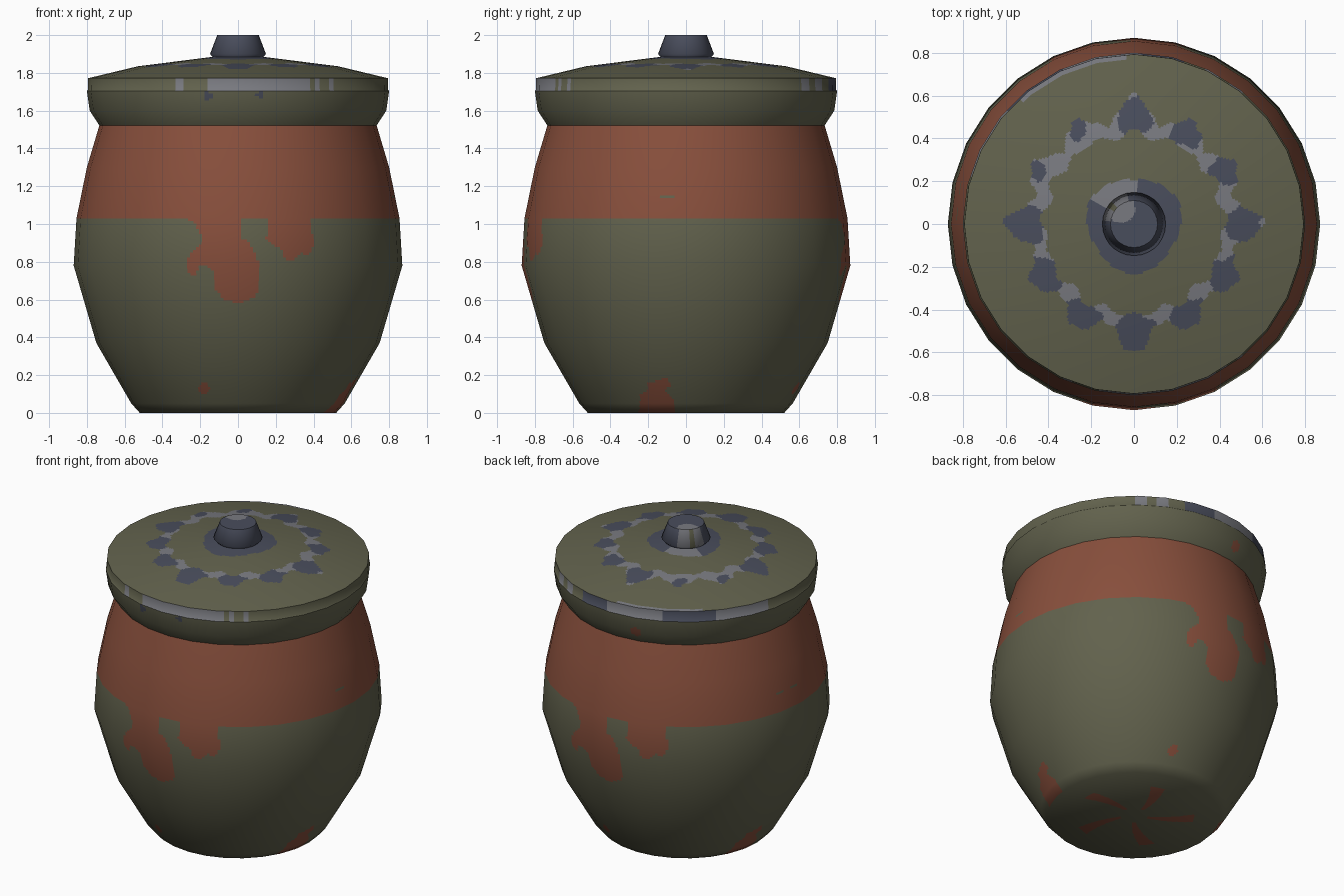
import bpy, math
from mathutils import Vector

if "Cube" in bpy.data.objects:
    bpy.data.objects.remove(bpy.data.objects["Cube"])

SIDES = 28


def lin(c):
    c /= 255
    return c / 12.92 if c <= 0.04045 else ((c + 0.055) / 1.055) ** 2.4


MATS = []
for mname, rgb in (("olive_glaze", (98, 98, 77)), ("rust_clay", (136, 79, 60)),
                   ("slate_blue", (73, 77, 92)), ("pale_grey", (121, 122, 128))):
    m = bpy.data.materials.new(mname)
    m.diffuse_color = (lin(rgb[0]), lin(rgb[1]), lin(rgb[2]), 1)
    m.use_nodes = True
    m.node_tree.nodes["Principled BSDF"].inputs["Base Color"].default_value = m.diffuse_color
    MATS.append(m)
OLIVE, RUST, SLATE, GREY = range(4)


def revolve(name, profile, rule, step, sub):
    """Turn a profile into a 28-sided form with finely split faces coloured by rule."""
    pts = [Vector(p) for p in profile]
    seg = []
    for a, b in zip(pts, pts[1:]):
        d = (b - a).normalized()
        seg.append(Vector((d.y, -d.x)))
    nrm = [seg[0]] + [(a + b).normalized() for a, b in zip(seg, seg[1:])] + [seg[-1]]
    rows = []
    for i, (a, b) in enumerate(zip(pts, pts[1:])):
        n = max(1, round((b - a).length / step))
        rows += [(a.lerp(b, k / n), nrm[i].lerp(nrm[i + 1], k / n)) for k in range(n)]
    rows.append((pts[-1], nrm[-1]))
    cols = SIDES * sub
    ring = []
    for c in range(cols):
        i, f = divmod(c, sub)
        a0, a1 = (2 * math.pi * (i + k) / SIDES for k in (0, 1))
        p = Vector((math.cos(a0), math.sin(a0))).lerp(Vector((math.cos(a1), math.sin(a1))), f / sub)
        ring.append((p, p.normalized()))
    verts, normals, ids = [], [], []
    for p, n in rows:
        s = len(verts)
        if p.x < 1e-6:                      # pole
            verts.append((0, 0, p.y))
            normals.append((0, 0, 1 if n.y > 0 else -1))
            ids.append([s] * cols)
            continue
        for q, u in ring:
            verts.append((q.x * p.x, q.y * p.x, p.y))
            normals.append(Vector((u.x * n.x, u.y * n.x, n.y)).normalized())
        ids.append(list(range(s, s + cols)))
    faces = []
    for lo, hi in zip(ids, ids[1:]):
        for c in range(cols):
            d = (c + 1) % cols
            faces.append(tuple(dict.fromkeys((lo[c], lo[d], hi[d], hi[c]))))
    me = bpy.data.meshes.new(name)
    me.from_pydata(verts, [], faces)
    for m in MATS:
        me.materials.append(m)
    for f in me.polygons:
        f.use_smooth = True
        f.material_index = rule(*f.center)
    me.normals_split_custom_set_from_vertices(normals)
    ob = bpy.data.objects.new(name, me)
    bpy.context.collection.objects.link(ob)
    return ob


def inside(x, y, poly):
    hit = False
    for (ax, ay), (bx, by) in zip(poly, poly[1:] + poly[:1]):
        if (ay > y) != (by > y) and x < (bx - ax) * (y - ay) / (by - ay) + ax:
            hit = not hit
    return hit


def near(x, y, cx, cy, r):
    return math.hypot(x - cx, y - cy) < r


def azimuth(x, y):
    """Degrees from the front, growing towards +x."""
    return math.degrees(math.atan2(x, -y)) % 360


# Painted outlines: two drips (x, z) and a foot stain (y, z), repeated half a turn round
DRIP_BIG = [(-.29, 1.04), (-.24, 1.01), (-.2, .96), (-.19, .9), (-.245, .85), (-.275, .8),
            (-.27, .745), (-.23, .725), (-.2, .78), (-.16, .78), (-.13, .745), (-.12, .65),
            (-.07, .6), (.01, .58), (.09, .61), (.11, .66), (.11, .8), (.06, .905),
            (.02, .92), (.02, 1.04)]
DRIP_SMALL = [(.155, 1.04), (.155, .96), (.15, .92), (.23, .86), (.25, .81), (.285, .8),
              (.33, .85), (.37, .83), (.4, .88), (.4, .94), (.385, .96), (.385, 1.04)]
STAIN = [(-.25, -.01), (-.24, .1), (-.2, .12), (-.2, .16), (-.15, .17), (-.1, .19),
         (-.08, .14), (-.12, .12), (-.07, .08), (-.06, -.01)]


def body_rule(x, y, z):
    if z > 1.03:
        s = 1 if x > 0 else -1
        fleck = abs(x) > .6 and abs(z - 1.14) < .008 and -.2 < y * s < -.01 and math.sin(y * 45) > -.3
        return OLIVE if fleck else RUST
    if z < .001:                            # streaks under the foot
        a, r = math.atan2(y, x), math.hypot(x, y)
        return RUST if .08 < r < .36 and math.sin(5 * a + 4 * r) > .8 else OLIVE
    s = 1 if y < 0 else -1
    if inside(x * s, z, DRIP_BIG) or inside(x * s, z, DRIP_SMALL) or near(x * s, z, -.18, .13, .028):
        return RUST
    s = 1 if x > 0 else -1
    return RUST if abs(x) > .4 and inside(y * s, z, STAIN) else OLIVE


def collar_rule(x, y, z):
    if y < 0 and (near(x, z, -.16, 1.68, .022) or near(x, z, .12, 1.685, .022)):
        return SLATE
    if y > 0 and near(x, z, -.16, 1.6, .035):
        return RUST
    return OLIVE


EDGE = [(0, 29, GREY), (31, 33, GREY), (37, 40, GREY), (140, 146, GREY), (150, 155, GREY),
        (163, 178, SLATE), (178, 205, GREY), (205, 228, SLATE), (228, 254, GREY),
        (335.5, 338.5, GREY), (348, 360, GREY)]


def edge_rule(x, y, z):
    a = azimuth(x, y)
    return next((c for lo, hi, c in EDGE if lo <= a < hi), OLIVE)


def lid_rule(x, y, z):
    r, t = math.hypot(x, y), math.atan2(y, x)
    deg = math.degrees(t)
    if r < .22 + .012 * math.sin(3 * t):    # patch around the knob
        return GREY if r > .14 and 85 < deg < 150 else SLATE
    if r > .772 and 182 < azimuth(x, y) < 222:
        return GREY
    # scalloped wreath of twelve blots
    outer = .515 + .04 * math.cos(12 * t) + .05 * max(0, math.cos(4 * t)) ** 6 + .01 * math.sin(37 * t)
    inner = .42 + .015 * math.sin(17 * t) + .01 * math.cos(12 * t)
    if not inner < r < outer:
        return OLIVE
    lobe = math.radians(30 * round(deg / 30))
    size = .045 if 100 < deg < 170 else .088 if deg > 0 else .1
    size += .014 * math.sin(23 * t + 30 * r)
    return SLATE if near(x, y, .51 * math.cos(lobe), .51 * math.sin(lobe), size) else GREY


def knob_rule(x, y, z):
    a = azimuth(x, y)
    if 222 < a < 238:
        return OLIVE
    return GREY if 195 < a < 222 or 238 < a < 262 else SLATE


def knob_top_rule(x, y, z):
    if near(x, y, -.1, .085, .025):
        return OLIVE
    return GREY if near(x, y, -.06, .07, .065) else SLATE


# Jar body, with its foot
revolve("jar_body", [(0, 0), (.52, 0), (.565, .05), (.75, .37), (.87, .78), (.855, 1.03),
                     (.80, 1.3), (.733, 1.525)], body_rule, .014, 12)
# Flared collar under the lid
revolve("collar", [(.733, 1.52), (.785, 1.6), (.80, 1.705)], collar_rule, .014, 8)
# Lid
revolve("lid_edge", [(.80, 1.705), (.795, 1.71), (.793, 1.772)], edge_rule, .07, 12)
revolve("lid_top", [(.793, 1.772), (.53, 1.835), (.15, 1.883), (0, 1.89)], lid_rule, .011, 10)
# Knob
revolve("knob", [(.125, 1.875), (.148, 1.9), (.11, 2.0)], knob_rule, .05, 2)
revolve("knob_top", [(.11, 2.0), (0, 2.0)], knob_top_rule, .008, 2)
